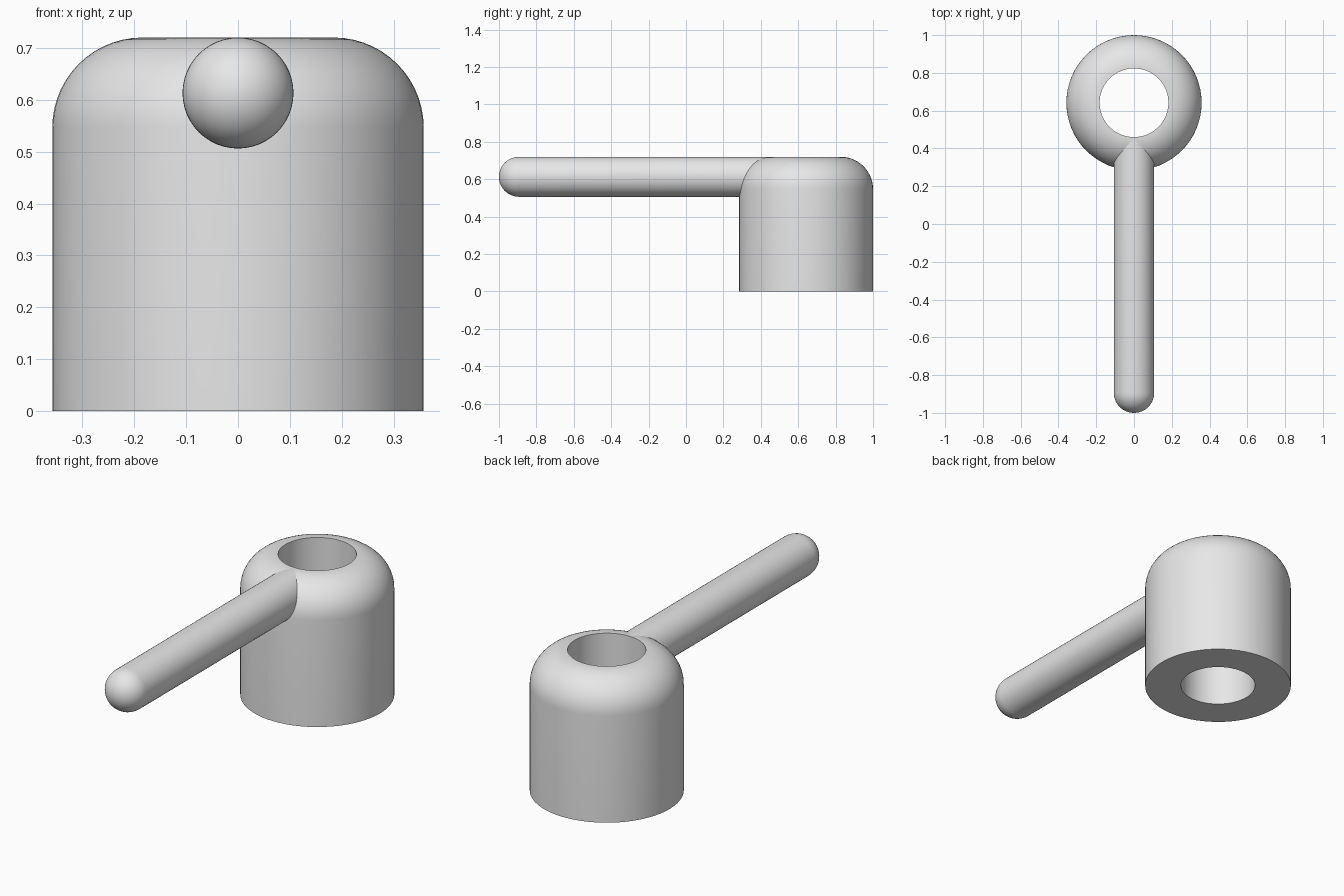
import bpy, bmesh, math
from mathutils import Matrix, Vector

cube = bpy.data.objects.get("Cube")
if cube:
    bpy.data.objects.remove(cube, do_unlink=True)

grey = bpy.data.materials.new("plain_grey")
grey.use_nodes = True
grey.diffuse_color = (0.8, 0.8, 0.8, 1)
grey.node_tree.nodes["Principled BSDF"].inputs["Base Color"].default_value = grey.diffuse_color


def arc(cx, cz, radius, start, end, steps):
    """Points on an arc, angles in degrees."""
    angles = [math.radians(start + (end - start) * i / steps) for i in range(steps + 1)]
    return [(cx + radius * math.cos(a), cz + radius * math.sin(a)) for a in angles]


def lathe(name, profile, closed, matrix, segments=64):
    """Revolve a (radius, height) profile around z, then place it."""
    bm = bmesh.new()
    verts = [bm.verts.new((r, 0, z)) for r, z in profile]
    edges = [bm.edges.new(pair) for pair in zip(verts, verts[1:])]
    if closed:
        edges.append(bm.edges.new((verts[-1], verts[0])))
    bmesh.ops.spin(bm, geom=verts + edges, cent=(0, 0, 0), axis=(0, 0, 1),
                   angle=math.tau, steps=segments, use_duplicate=False)
    bmesh.ops.remove_doubles(bm, verts=bm.verts, dist=0.0001)
    bmesh.ops.recalc_face_normals(bm, faces=bm.faces)
    bm.transform(matrix)
    mesh = bpy.data.meshes.new(name)
    bm.to_mesh(mesh)
    bm.free()
    mesh.materials.append(grey)
    obj = bpy.data.objects.new(name, mesh)
    bpy.context.collection.objects.link(obj)
    bpy.ops.object.select_all(action='DESELECT')
    obj.select_set(True)
    bpy.context.view_layer.objects.active = obj
    bpy.ops.object.shade_smooth_by_angle(angle=math.radians(35))
    return obj


# Hub: thick tube with a rounded upper shoulder and an open bore
hub_y, hub_r, bore_r, height, fillet = 0.642, 0.358, 0.182, 0.72, 0.174
hub_profile = [(bore_r, 0), (hub_r, 0)]
hub_profile += arc(hub_r - fillet, height - fillet, fillet, 0, 90, 14)
hub_profile += [(bore_r, height)]
lathe("hub", hub_profile, True, Matrix.Translation((0, hub_y, 0)))

# Handle: round rod with a domed free end, its root buried in the hub wall
rod_r, rod_z, root_y = 0.107, 0.613, 0.455
length = root_y + 1
rod_profile = [(0, 0), (rod_r, 0)] + arc(0, length - rod_r, rod_r, 0, 90, 12)
place = Matrix.Translation(Vector((0, root_y, rod_z))) @ Matrix.Rotation(math.radians(90), 4, 'X')
lathe("handle", rod_profile, False, place, 48)
